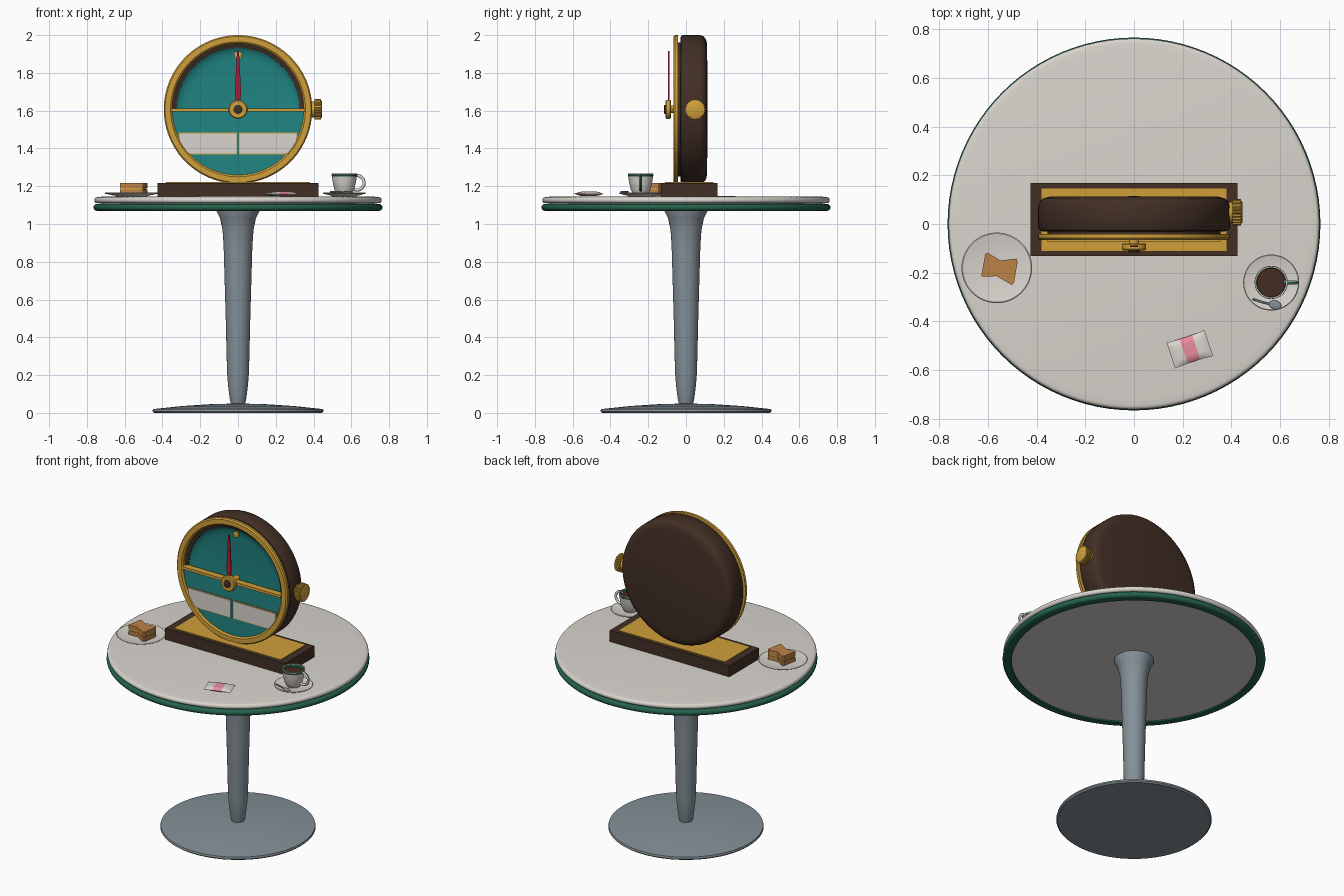
import bpy, bmesh, math
from math import sin, cos, pi
from mathutils import Matrix, Vector

if "Cube" in bpy.data.objects:
    bpy.data.objects.remove(bpy.data.objects["Cube"])


def material(name, r, g, b):
    m = bpy.data.materials.new(name)
    m.use_nodes = True
    col = [((c / 255 + 0.055) / 1.055) ** 2.4 for c in (r, g, b)] + [1]
    m.diffuse_color = col
    node = next(n for n in m.node_tree.nodes if n.type == 'BSDF_PRINCIPLED')
    node.inputs["Base Color"].default_value = col
    return m


white = material("off white", 217, 212, 205)
gold = material("brass gold", 209, 160, 58)
teal = material("teal", 32, 134, 132)
brown = material("dark wood", 66, 47, 37)
green = material("dark green", 36, 98, 76)
steel = material("grey steel", 132, 144, 151)
red = material("crimson", 176, 26, 56)
toast = material("toasted bread", 190, 130, 70)
pink = material("pink", 232, 140, 160)
coffee = material("coffee", 70, 44, 34)

FRONT = (pi / 2, 0, 0)          # local z points to the front
SIDE = (0, pi / 2, 0)           # local z points to the left side
CLOCK = (0, 0, 1.607)


def finish(name, bm, mats, loc=(0, 0, 0), rot=(0, 0, 0), rule=None):
    bmesh.ops.remove_doubles(bm, verts=bm.verts, dist=1e-5)
    bmesh.ops.recalc_face_normals(bm, faces=bm.faces)
    for e in bm.edges:
        e.smooth = e.calc_face_angle(0) < 0.6
    for f in bm.faces:
        f.smooth = True
        if rule:
            f.material_index = rule(f)
    me = bpy.data.meshes.new(name)
    bm.to_mesh(me)
    bm.free()
    for m in mats:
        me.materials.append(m)
    ob = bpy.data.objects.new(name, me)
    ob.location, ob.rotation_euler = loc, rot
    bpy.context.collection.objects.link(ob)
    return ob


def lathe(name, profile, mat, loc=(0, 0, 0), rot=(0, 0, 0), closed=False, n=64):
    """Spin a (radius, height) profile round local z."""
    bm = bmesh.new()
    vs = [bm.verts.new((r, 0, z)) for r, z in profile]
    pairs = list(zip(vs, vs[1:])) + ([(vs[-1], vs[0])] if closed else [])
    es = [bm.edges.new(p) for p in pairs]
    bmesh.ops.spin(bm, geom=vs + es, cent=(0, 0, 0), axis=(0, 0, 1),
                   angle=2 * pi, steps=n)
    bmesh.ops.remove_doubles(bm, verts=bm.verts, dist=1e-5)
    return finish(name, bm, [mat], loc, rot)


def prism(name, outline, z0, z1, mat, loc=(0, 0, 0), rot=(0, 0, 0)):
    """Extrude a flat outline from z0 to z1."""
    bm = bmesh.new()
    f = bm.faces.new([bm.verts.new((x, y, z0)) for x, y in outline])
    ext = bmesh.ops.extrude_face_region(bm, geom=[f])
    moved = [v for v in ext["geom"] if isinstance(v, bmesh.types.BMVert)]
    bmesh.ops.translate(bm, verts=moved, vec=(0, 0, z1 - z0))
    return finish(name, bm, [mat], loc, rot)


def rect(x0, x1, y0, y1):
    return [(x0, y0), (x1, y0), (x1, y1), (x0, y1)]


def circle_arc(cx, cz, r, a0, a1, n=10):
    return [(cx + r * cos(a0 + (a1 - a0) * i / n),
             cz + r * sin(a0 + (a1 - a0) * i / n)) for i in range(n + 1)]


def tube(name, points, radius, mat):
    cu = bpy.data.curves.new(name, 'CURVE')
    cu.dimensions = '3D'
    cu.bevel_depth, cu.bevel_resolution, cu.use_fill_caps = radius, 3, True
    sp = cu.splines.new('POLY')
    sp.points.add(len(points) - 1)
    for p, q in zip(sp.points, points):
        p.co = (*q, 1)
    cu.materials.append(mat)
    ob = bpy.data.objects.new(name, cu)
    bpy.context.collection.objects.link(ob)


# Table
lathe("table_foot", [(0, 0.004), (0.445, 0), (0.453, 0.008), (0.45, 0.02),
                     (0.3, 0.036), (0.15, 0.046), (0, 0.05)], steel)
lathe("table_column", [(0, 0.045), (0.036, 0.045), (0.043, 0.07), (0.052, 0.14),
                       (0.058, 0.21), (0.065, 0.5), (0.076, 0.88), (0.082, 0.97),
                       (0.095, 1.03), (0.115, 1.07), (0.115, 1.085), (0, 1.085)], steel)
lathe("table_edge_band", [(0.712, 1.11), (0.712, 1.07)]
      + circle_arc(0.747, 1.088, 0.018, -pi / 2, pi / 2), green, closed=True, n=96)
lathe("table_top", [(0, 1.078), (0.72, 1.078), (0.72, 1.11)]
      + circle_arc(0.745, 1.126, 0.016, -pi / 2, pi / 2)
      + [(0.72, 1.145), (0, 1.148)], white, n=96)

# Clock plinth
prism("plinth", rect(-0.425, 0.425, -0.132, 0.168), 1.146, 1.218, brown)
prism("plinth_inlay", rect(-0.38, 0.38, -0.11, 0.146), 1.21, 1.223, gold)

# Clock body, spun round the front axis
lathe("clock_case", [(0, -0.114), (0.345, -0.112), (0.37, -0.106), (0.386, -0.094),
                     (0.393, -0.075), (0.393, 0.018), (0.388, 0.026), (0.375, 0.03),
                     (0.325, 0.03), (0.325, 0.0), (0, 0.0)], brown, CLOCK, FRONT, n=96)
lathe("clock_inner_ring", [(0.355, 0.025), (0.355, 0.045), (0.327, 0.035), (0.327, 0.02)],
      brown, CLOCK, FRONT, closed=True, n=96)
lathe("clock_dial", [(0.328, 0.032), (0.318, 0.024), (0.30, 0.016), (0.27, 0.011),
                     (0, 0.01)], teal, CLOCK, FRONT, n=96)
lathe("bezel", [(0.348, 0.042), (0.393, 0.042), (0.393, 0.058), (0.386, 0.066),
                (0.357, 0.066), (0.348, 0.058)], gold, CLOCK, FRONT, closed=True, n=96)

# Lower panel with framed windows and cross bar
prism("lower_panel", circle_arc(0, 0, 0.355, pi, 2 * pi, 48), 0.035, 0.054,
      teal, CLOCK, FRONT)
prism("cross_bar", rect(-0.354, 0.354, -0.012, 0.005), 0.03, 0.072, gold, CLOCK, FRONT)
for side, a, b in (("right", -0.314, -0.004), ("left", 0.004, 0.314)):
    prism(side + "_window_frame", rect(a, b, -0.24, -0.122), 0.05, 0.058, gold, CLOCK, FRONT)
    prism(side + "_window", rect(a + 0.005, b - 0.005, -0.235, -0.127), 0.055, 0.061,
          white, CLOCK, FRONT)

# Hand, hub and top marker
prism("clock_hand", [(-0.009, -0.02), (0.009, -0.02), (0.016, 0.1), (0.005, 0.31),
                     (-0.005, 0.31), (-0.016, 0.1)], 0.088, 0.094, red, CLOCK, FRONT)
lathe("hub", [(0, 0.01), (0.02, 0.01), (0.02, 0.08), (0.046, 0.08), (0.05, 0.084),
              (0.05, 0.102), (0.045, 0.108), (0, 0.108)], gold, CLOCK, FRONT, n=40)
lathe("hub_cap", [(0.024, 0.1), (0.024, 0.114), (0.018, 0.117), (0, 0.117)],
      brown, CLOCK, FRONT, n=32)
lathe("top_marker", [(0.02, 0.005), (0.02, 0.022), (0, 0.026)], gold,
      (0, 0, CLOCK[2] + 0.285), FRONT, n=24)

# Grooved side knob
gear = [((0.055 if i % 4 < 2 else 0.050) * cos(2 * pi * i / 96),
         (0.055 if i % 4 < 2 else 0.050) * sin(2 * pi * i / 96)) for i in range(96)]
KNOB = (0.39, 0.048, CLOCK[2])
lathe("knob_collar", [(0, -0.02), (0.042, -0.02), (0.042, 0.02), (0, 0.02)], gold, KNOB, SIDE)
prism("knob", gear, 0.015, 0.05, gold, KNOB, SIDE)
lathe("knob_face", [(0.046, 0.045), (0.046, 0.052), (0.04, 0.055), (0, 0.055)],
      gold, KNOB, SIDE)


# Plates, scaled from one profile
def plate(name, x, y, r):
    lathe(name, [(0, 1.146), (r * 0.55, 1.146), (r * 0.62, 1.15), (r * 0.98, 1.161),
                 (r, 1.164), (r * 0.97, 1.166), (r * 0.6, 1.156), (0, 1.155)],
          white, (x, y, 0))


plate("sandwich_plate", -0.563, -0.18, 0.145)
plate("saucer", 0.563, -0.24, 0.115)

# Sandwich
bow = [(-0.04, 0.062), (0.012, 0.03), (0.078, 0.038), (0.082, 0.025), (0.068, -0.06),
       (0.058, -0.07), (-0.004, -0.034), (-0.066, -0.036), (-0.066, -0.028), (-0.05, 0.058)]
for part, s, z0, z1, m in (("lower_bread", 1, 1.156, 1.182, toast),
                           ("filling", 0.93, 1.182, 1.19, gold),
                           ("upper_bread", 1, 1.19, 1.218, toast)):
    prism(part, [(x * s, y * s) for x, y in bow], z0, z1, m, (-0.56, -0.18, 0))

# Cup with handle, rim stripe and coffee
CUP = (0.563, -0.24, 0)
lathe("cup", [(0, 1.156), (0.038, 1.156), (0.044, 1.166), (0.052, 1.18), (0.062, 1.225),
              (0.067, 1.267), (0.061, 1.267), (0.055, 1.22), (0, 1.2)], white, CUP, n=48)
lathe("cup_stripe", [(0.066, 1.252), (0.068, 1.26), (0.064, 1.262), (0.062, 1.252)],
      green, CUP, closed=True, n=48)
lathe("cup_inner_stripe", [(0.06, 1.264), (0.058, 1.245)], green, CUP, n=48)
lathe("coffee", [(0.059, 1.248), (0, 1.249)], coffee, CUP, n=48)
for part, r, depth, y, m in (("cup_handle", 0.038, 0.008, 0, white),
                             ("handle_stripe", 0.0425, 0.0045, 0, green)):
    tube(part, [(0.629 + r * cos(a), CUP[1] + y, 1.218 + r * sin(a))
                for a in [(-0.62 + 1.24 * i / 20) * pi for i in range(21)]], depth, m)

# Spoon resting on the saucer
tube("spoon_handle", [(0.487, -0.308, 1.171), (0.53, -0.322, 1.172), (0.565, -0.33, 1.168)],
     0.004, steel)
bm = bmesh.new()
bmesh.ops.create_uvsphere(bm, u_segments=20, v_segments=10, radius=1,
                          matrix=Matrix.Diagonal((0.026, 0.018, 0.006, 1)))
finish("spoon_bowl", bm, [steel], (0.579, -0.332, 1.169), (0, 0, -0.25))

# Sugar packet: two bulged sheets with a band across the middle
bm = bmesh.new()
for flip in (1, -1):
    sheet = bmesh.ops.create_grid(bm, x_segments=12, y_segments=8, size=1)["verts"]
    for v in sheet:
        u, w = v.co.x, v.co.y
        v.co = Vector((u * 0.082, w * 0.056 * (1 - 0.06 * (1 - u * u)),
                       flip * 0.013 * ((1 - u ** 2) * (1 - w ** 4)) ** 0.5))
finish("sugar_packet", bm, [white, pink], (0.229, -0.514, 1.16), (0, 0, 0.32),
       lambda f: int(abs(f.calc_center_median().x) < 0.0275))
